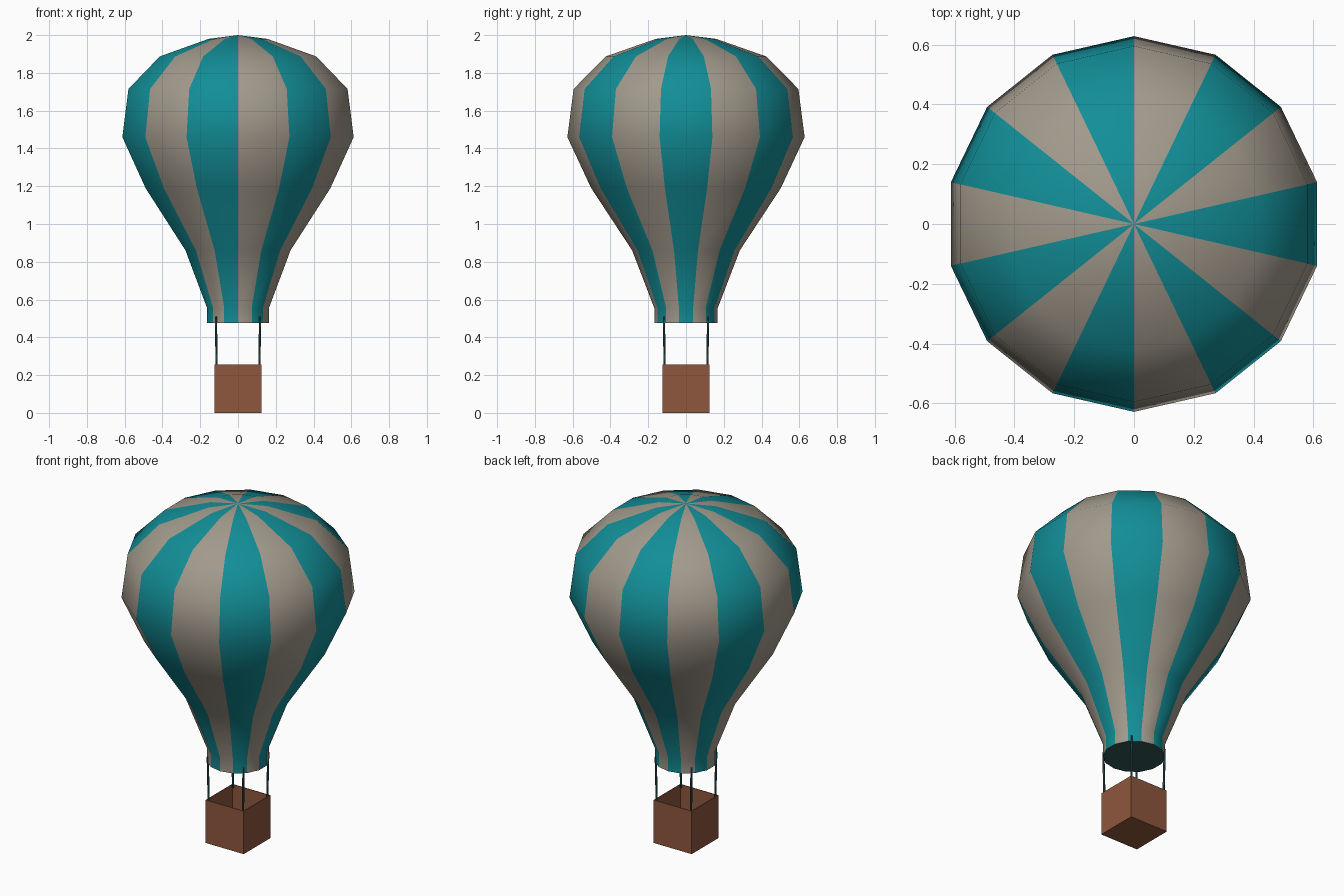
import bpy, bmesh, math
from mathutils import Vector

if "Cube" in bpy.data.objects:
    bpy.data.objects.remove(bpy.data.objects["Cube"])

SIDES = 14


def material(name, rgb):
    m = bpy.data.materials.new(name)
    m.diffuse_color = (*rgb, 1)
    m.use_nodes = True
    m.node_tree.nodes["Principled BSDF"].inputs["Base Color"].default_value = m.diffuse_color
    return m


def make_object(name, bm, *mats):
    bmesh.ops.recalc_face_normals(bm, faces=bm.faces)
    mesh = bpy.data.meshes.new(name)
    bm.to_mesh(mesh)
    bm.free()
    ob = bpy.data.objects.new(name, mesh)
    bpy.context.collection.objects.link(ob)
    for m in mats:
        mesh.materials.append(m)
    return ob


teal = material("teal_cloth", (0.006, 0.27, 0.31))
cream = material("warm_grey_cloth", (0.36, 0.32, 0.26))
dark = material("dark_teal", (0.03, 0.09, 0.09))
brown = material("wicker_brown", (0.27, 0.095, 0.045))

# Envelope: 14 gores with alternating stripes, rings listed as (radius, height)
profile = [(0.168, 0.475), (0.168, 0.555), (0.285, 0.86), (0.502, 1.19),
           (0.628, 1.46), (0.595, 1.715), (0.425, 1.887), (0.16, 1.98)]
bm = bmesh.new()
rings = []
for r, z in profile:
    angles = [-math.pi / 2 + k * math.tau / SIDES for k in range(SIDES)]
    rings.append([bm.verts.new((r * math.cos(a), r * math.sin(a), z)) for a in angles])
crown = bm.verts.new((0, 0, 2.0))
for k in range(SIDES):
    n = (k + 1) % SIDES
    gore = [bm.faces.new((lo[k], lo[n], hi[n], hi[k])) for lo, hi in zip(rings, rings[1:])]
    gore.append(bm.faces.new((rings[-1][k], rings[-1][n], crown)))
    for f in gore:
        f.material_index = k % 2
# Dark mouth closing the neck
bm.faces.new(rings[0][::-1]).material_index = 2
envelope = make_object("envelope", bm, cream, teal, dark)
bpy.context.view_layer.objects.active = envelope
envelope.select_set(True)
bpy.ops.object.shade_smooth_by_angle(angle=math.radians(45))
envelope.select_set(False)

# Basket: open-topped box with thin walls
bm = bmesh.new()
bmesh.ops.create_cube(bm, size=1)
bmesh.ops.delete(bm, geom=[f for f in bm.faces if f.calc_center_median().z > 0.4],
                 context='FACES_ONLY')
for v in bm.verts:
    v.co = (v.co.x * 0.25, v.co.y * 0.25, (v.co.z + 0.5) * 0.255)
basket = make_object("basket", bm, brown)
wall = basket.modifiers.new("wall", 'SOLIDIFY')
wall.thickness = 0.006
wall.offset = -1

# Ropes: from the basket corners up to the neck
for sx, side in ((-1, "left"), (1, "right")):
    for sy, end in ((-1, "front"), (1, "back")):
        a = Vector((sx * 0.113, sy * 0.113, 0.24))
        b = Vector((sx * 0.117, sy * 0.117, 0.51))
        bm = bmesh.new()
        bmesh.ops.create_cone(bm, cap_ends=True, segments=6, radius1=0.006,
                              radius2=0.006, depth=(b - a).length)
        rope = make_object(f"rope_{end}_{side}", bm, dark)
        rope.location = (a + b) / 2
        rope.rotation_euler = (b - a).to_track_quat('Z', 'Y').to_euler()
